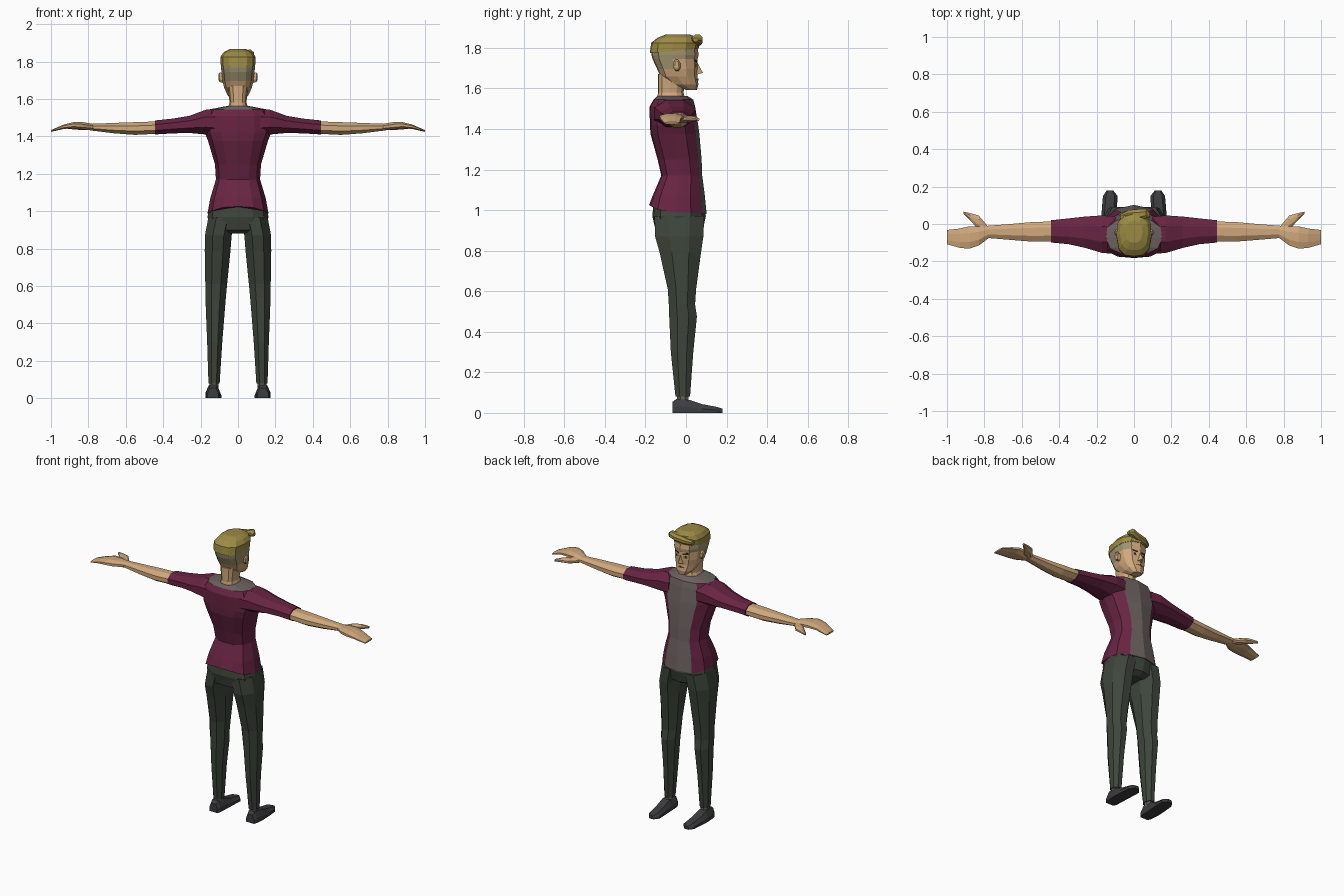
import bpy, bmesh, math
from mathutils import Vector


def material(name, r, g, b):
    lin = lambda c: ((c / 255 + 0.055) / 1.055) ** 2.4 if c > 10 else c / 3294.6
    m = bpy.data.materials.new(name)
    m.diffuse_color = (lin(r), lin(g), lin(b), 1)
    return m


MAROON = material("maroon cloth", 104, 36, 66)
GREY = material("warm grey cloth", 108, 97, 96)
GREEN = material("dark green cloth", 62, 70, 60)
SKIN = material("skin", 208, 168, 124)
HAIR = material("golden hair", 156, 138, 68)
SIDES = material("short side hair", 160, 147, 112)
SHOE = material("charcoal leather", 60, 59, 62)
DARK = material("dark brown", 58, 42, 32)
WHITE = material("eye white", 215, 210, 200)
LIP = material("lip", 165, 112, 90)

# Cross-section shapes in the -1..1 square
HALF = [(0, 1), (.6, .85), (.95, .45), (1, -.1), (.85, -.7), (.5, -.95), (0, -1)]
BODY = HALF + [(-x, y) for x, y in HALF[5:0:-1]]
OCT = [(math.cos(a) * 1.08, math.sin(a) * 1.08)
       for a in (math.pi / 8 + k * math.pi / 4 for k in range(8))]
SHOE_SHAPE = [(-1, -1), (1, -1), (1, -.1), (.6, 1), (-.6, 1), (-1, -.1)]


def ring(axis, pos, a0, a1, b0, b1, shape):
    """Cross-section at pos on an axis, filling a0..a1 by b0..b1."""
    pts = []
    for u, v in shape:
        p = [(a0 + a1) / 2 + u * (a1 - a0) / 2, (b0 + b1) / 2 + v * (b1 - b0) / 2]
        p.insert("xyz".index(axis), pos)
        pts.append(Vector(p))
    return pts


def add_object(name, bm, mats, mirror=False):
    bmesh.ops.recalc_face_normals(bm, faces=bm.faces)
    me = bpy.data.meshes.new(name)
    bm.to_mesh(me)
    bm.free()
    for m in mats:
        me.materials.append(m)
    ob = bpy.data.objects.new(name, me)
    bpy.context.collection.objects.link(ob)
    if mirror:
        ob.modifiers.new("mirror", 'MIRROR').use_mirror_merge = False
    return ob


def loft(name, rings, mats, rule=None, mirror=False):
    """Skin over the rings; rule(band, column, centre) picks the material."""
    bm = bmesh.new()
    vs = [[bm.verts.new(p) for p in r] for r in rings]
    n = len(rings[0])
    for i in range(len(vs) - 1):
        for j in range(n):
            k = (j + 1) % n
            f = bm.faces.new((vs[i][j], vs[i][k], vs[i + 1][k], vs[i + 1][j]))
            if rule:
                f.material_index = rule(i, j, f.calc_center_median())
    bm.faces.new(vs[0][::-1])
    top = bm.faces.new(vs[-1])
    if rule:
        top.material_index = rule(len(vs) - 2, 0, top.calc_center_median())
    return add_object(name, bm, mats, mirror)


def upright(rows, shape=BODY):
    """Symmetric rings from (z, half width, back y, front y)."""
    return [ring('z', z, -w, w, b, f, shape) for z, w, b, f in rows]


def limb(name, axis, rows, mats, shape=OCT):
    return loft(name, [ring(axis, *r, shape) for r in rows], mats, mirror=True)


# Shirt: maroon sides and back, grey front panel and collar
rows = [(.98, .163, -.182, .102), (1.07, .148, -.165, .093), (1.17, .118, -.122, .08),
        (1.25, .123, -.14, .077), (1.375, .16, -.175, .066), (1.42, .178, -.178, .06),
        (1.51, .172, -.18, .045), (1.545, .15, -.16, .036), (1.562, .06, -.142, .008)]
rings = upright(rows)
for p, (u, v) in zip(rings[0], BODY):
    p.z += .045 * max(0, -v) ** 2 + (.008 if abs(v) < .5 else 0)
loft("shirt", rings, [MAROON, GREY], lambda i, j, c: 1 if j in (0, 11) or i == 7 else 0)

# Sleeves
limb("sleeves", 'x', [(.10, -.16, .04, 1.40, 1.548), (.17, -.155, .046, 1.41, 1.543),
                      (.26, -.128, .04, 1.418, 1.51), (.35, -.108, .03, 1.416, 1.495),
                      (.445, -.099, .02, 1.41, 1.485)], [MAROON])

# Bare forearms, hands and thumbs
limb("forearms", 'x', [(.43, -.094, .014, 1.414, 1.48), (.55, -.094, .01, 1.408, 1.476),
                       (.66, -.085, 0, 1.416, 1.472), (.79, -.074, -.01, 1.432, 1.467)], [SKIN])
limb("hands", 'x', [(.775, -.074, -.01, 1.432, 1.467), (.83, -.115, -.012, 1.437, 1.476),
                    (.88, -.132, -.012, 1.443, 1.476), (.93, -.128, -.024, 1.44, 1.464),
                    (1.0, -.108, -.032, 1.424, 1.434)], [SKIN])
limb("thumbs", 'x', [(.785, -.055, -.008, 1.433, 1.46), (.83, -.03, .045, 1.433, 1.465),
                     (.875, .018, .058, 1.437, 1.463), (.912, .054, .066, 1.44, 1.454)], [SKIN])

# Trousers
loft("trouser_hips", upright([(.88, .06, -.10, .05), (.90, .15, -.15, .082), (.97, .163, -.166, .098),
                              (1.035, .15, -.16, .088)]), [GREEN])
limb("trouser_legs", 'z', [(.97, .012, .158, -.155, .09), (.87, .034, .177, -.153, .086),
                           (.79, .04, .178, -.13, .074), (.61, .058, .175, -.09, .05),
                           (.535, .065, .174, -.085, .045), (.475, .07, .172, -.083, .054),
                           (.3, .084, .165, -.075, .036), (.08, .098, .158, -.052, .02)], [GREEN])

# Ankles and shoes
limb("socks", 'z', [(.10, .104, .152, -.045, .013), (.05, .104, .152, -.045, .013)], [GREY])
limb("shoes", 'y', [(-.066, .105, .162, 0, .055), (-.045, .097, .17, 0, .07), (.02, .094, .175, 0, .063),
                    (.08, .091, .172, 0, .043), (.15, .088, .166, 0, .03), (.18, .112, .145, 0, .02)],
     [SHOE], SHOE_SHAPE)

# Neck
loft("neck", upright([(1.53, .062, -.145, 0), (1.58, .045, -.138, -.012), (1.67, .055, -.138, 0)]), [SKIN])

# Head with short hair on the back and sides
head = [(1.593, .03, 0, .054), (1.62, .056, -.075, .061), (1.66, .074, -.125, .056),
        (1.695, .083, -.142, .058), (1.745, .088, -.165, .057), (1.765, .091, -.17, .062),
        (1.80, .092, -.175, .058)]


def short_hair(i, j, c):
    return 1 if (c.z > 1.695 and c.y < -.07) or (c.z > 1.745 and c.y < .03) else 0


loft("head", upright(head), [SKIN, SIDES], short_hair)

# Top hair and raised quiff
cap = upright([(1.785, .094, -.178, .062), (1.825, .094, -.172, .068),
               (1.85, .076, -.14, .055), (1.866, .045, -.1, .02)])
for p in cap[0]:
    p.z += .09 * (p.y + .06)
loft("top_hair", cap, [HAIR])
loft("quiff", [ring('x', *r, OCT) for r in [(-.075, .02, .05, 1.80, 1.828), (-.03, .02, .074, 1.803, 1.845),
                                           (.03, .02, .08, 1.81, 1.855), (.065, .03, .082, 1.823, 1.866),
                                           (.085, .035, .06, 1.83, 1.85)]], [HAIR])

# Ears
limb("ears", 'x', [(.075, -.06, -.025, 1.685, 1.735), (.098, -.062, -.03, 1.69, 1.742),
                   (.103, -.055, -.037, 1.70, 1.735)], [SKIN])

# Nose wedge
bm = bmesh.new()
a, b, c, d = [bm.verts.new(p) for p in [(0, .055, 1.73), (-.018, .048, 1.667), (.018, .048, 1.667), (0, .083, 1.677)]]
for f in [(a, b, d), (a, d, c), (b, c, d), (a, c, b)]:
    bm.faces.new(f)
add_object("nose", bm, [SKIN])


def face_plate(name, points, mat, lift, mirror=True):
    """Thin patch following the front of the face."""
    bm = bmesh.new()
    bm.faces.new([bm.verts.new((x, .058 - .33 * abs(x) + lift, z)) for x, z in points])
    ext = bmesh.ops.extrude_face_region(bm, geom=bm.faces[:])
    for v in ext['geom']:
        if isinstance(v, bmesh.types.BMVert):
            v.co.y -= .006
    add_object(name, bm, [mat], mirror)


# Eyes, brows and mouth
face_plate("eye_whites", [(.018, 1.711), (.03, 1.705), (.046, 1.712), (.034, 1.721)], WHITE, .002)
face_plate("irises", [(.027, 1.707), (.038, 1.707), (.038, 1.72), (.027, 1.72)], DARK, .003)
face_plate("eyebrows", [(.014, 1.728), (.048, 1.733), (.046, 1.742), (.014, 1.737)], DARK, .002)
face_plate("mouth", [(.001, 1.64), (.024, 1.642), (.001, 1.65)], LIP, .003)
